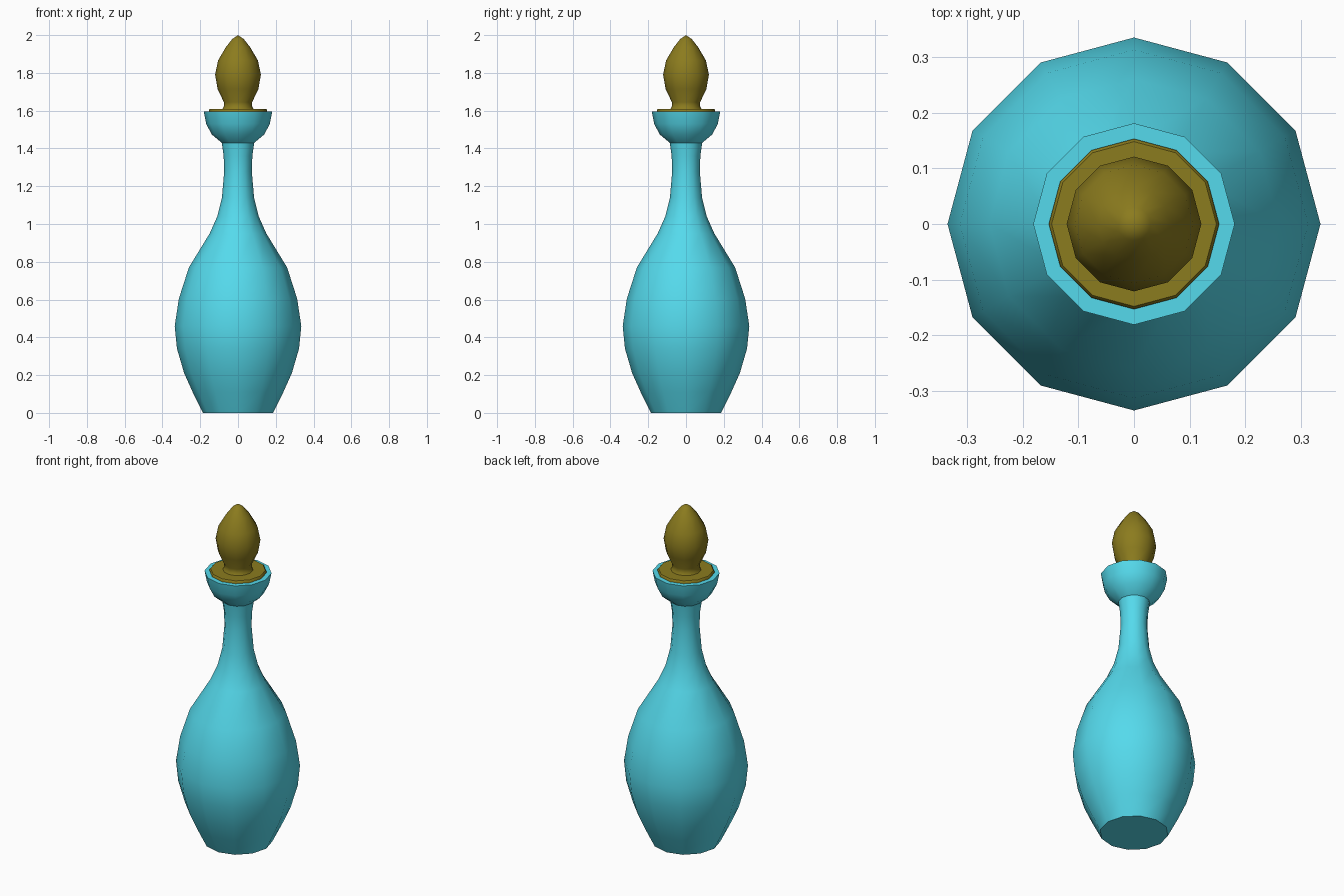
import bpy, bmesh, math

if "Cube" in bpy.data.objects:
    bpy.data.objects.remove(bpy.data.objects["Cube"])

SIDES = 12

def material(name, color):
    m = bpy.data.materials.new(name)
    m.diffuse_color = (*color, 1)
    m.use_nodes = True
    m.node_tree.nodes["Principled BSDF"].inputs["Base Color"].default_value = m.diffuse_color
    return m

def lathe(name, profile, mat):
    """Revolve (radius, z) points around z; radius 0 makes a pole."""
    bm = bmesh.new()
    rings = []
    for r, z in profile:
        if r == 0:
            rings.append([bm.verts.new((0, 0, z))] * SIDES)
        else:
            rings.append([bm.verts.new((r * math.cos(2 * math.pi * i / SIDES),
                                        r * math.sin(2 * math.pi * i / SIDES), z))
                          for i in range(SIDES)])
    for a, b in zip(rings, rings[1:]):
        for i in range(SIDES):
            j = (i + 1) % SIDES
            bm.faces.new(list(dict.fromkeys((a[i], a[j], b[j], b[i]))))
    bmesh.ops.recalc_face_normals(bm, faces=bm.faces)
    mesh = bpy.data.meshes.new(name)
    bm.to_mesh(mesh)
    bm.free()
    mesh.materials.append(mat)
    obj = bpy.data.objects.new(name, mesh)
    bpy.context.collection.objects.link(obj)
    bpy.ops.object.select_all(action='DESELECT')
    obj.select_set(True)
    bpy.context.view_layer.objects.active = obj
    bpy.ops.object.shade_smooth_by_angle(angle=math.radians(40))
    return obj

glass = material("cyan_glass", (0.09, 0.70, 0.84))
gold = material("dark_gold", (0.26, 0.20, 0.013))

# Bottle: base, belly, neck, cupped lip and the hollow inside the lip
lathe("bottle", [
    (0, 0), (0.185, 0), (0.24, 0.11), (0.285, 0.21), (0.323, 0.34),
    (0.335, 0.46), (0.313, 0.605), (0.26, 0.77), (0.15, 0.95),
    (0.11, 1.04), (0.085, 1.14), (0.073, 1.28), (0.076, 1.36), (0.086, 1.43),
    (0.14, 1.475), (0.168, 1.53), (0.181, 1.595),
    (0.152, 1.595), (0.142, 1.54), (0.115, 1.49), (0.06, 1.45), (0, 1.45)], glass)

# Stopper: flange resting in the lip, short stem and pointed bulb
lathe("stopper", [
    (0, 1.585), (0.153, 1.585), (0.153, 1.604), (0.148, 1.61), (0.082, 1.61),
    (0.075, 1.622), (0.075, 1.645), (0.108, 1.715), (0.121, 1.79),
    (0.106, 1.865), (0.065, 1.935), (0.03, 1.98), (0, 2.0)], gold)
